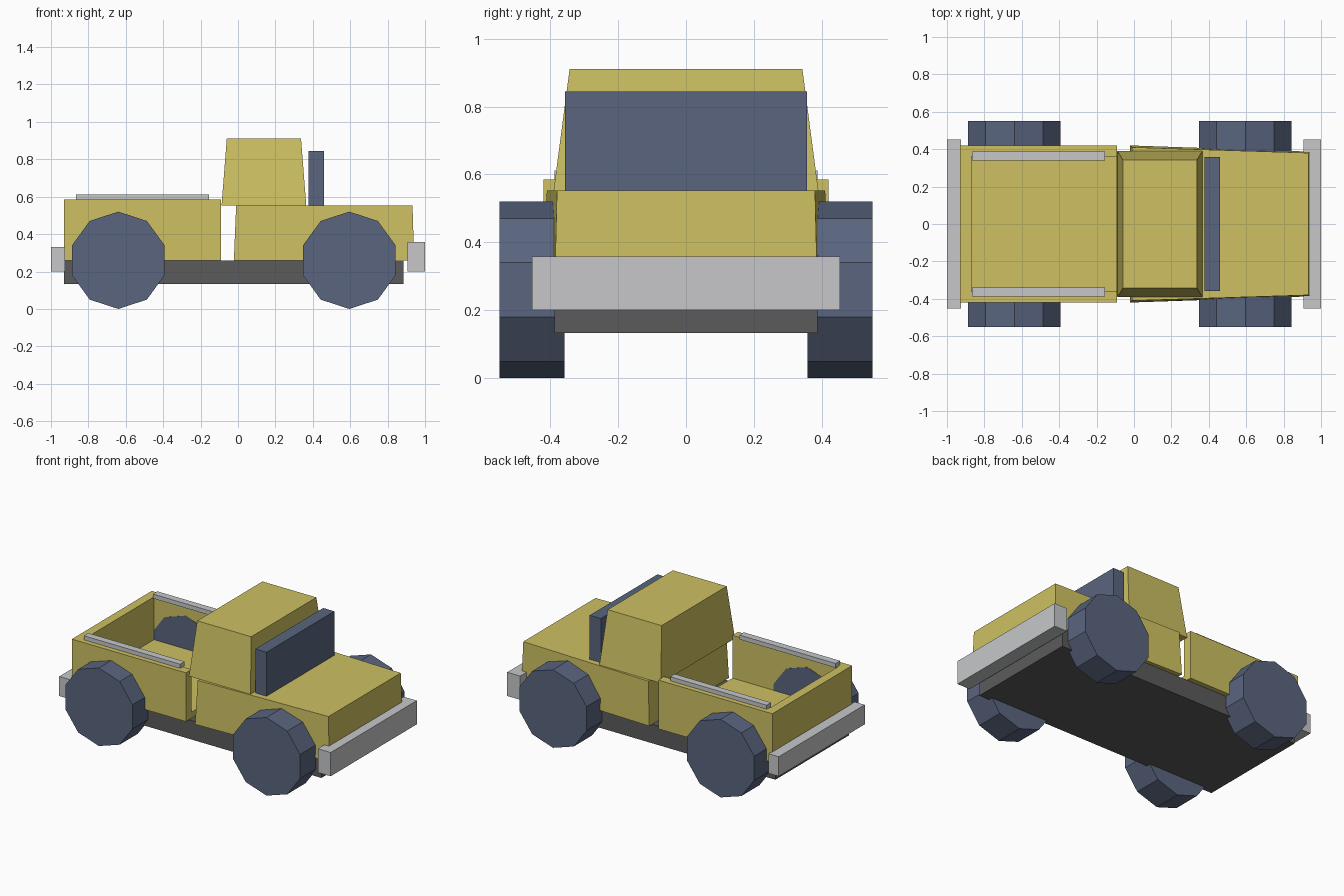
import bpy
import bmesh
from math import pi
from mathutils import Matrix

if "Cube" in bpy.data.objects:
    bpy.data.objects.remove(bpy.data.objects["Cube"], do_unlink=True)


def material(name, r, g, b):
    m = bpy.data.materials.new(name)
    m.use_nodes = True
    m.diffuse_color = (r, g, b, 1)
    m.node_tree.nodes["Principled BSDF"].inputs["Base Color"].default_value = (r, g, b, 1)
    return m


YELLOW = material("mustard yellow", 0.61, 0.53, 0.12)
SILVER = material("light grey", 0.57, 0.575, 0.585)
SLATE = material("slate blue", 0.10, 0.13, 0.21)
CHARCOAL = material("charcoal", 0.105, 0.105, 0.105)


def finish(name, bm, mat):
    bmesh.ops.recalc_face_normals(bm, faces=bm.faces)
    mesh = bpy.data.meshes.new(name)
    bm.to_mesh(mesh)
    bm.free()
    mesh.materials.append(mat)
    obj = bpy.data.objects.new(name, mesh)
    bpy.context.collection.objects.link(obj)
    return obj


def loft(name, mat, bottom, top, z0, z1):
    """Solid between two matching outlines at heights z0 and z1."""
    bm = bmesh.new()
    low = [bm.verts.new((x, y, z0)) for x, y in bottom]
    high = [bm.verts.new((x, y, z1)) for x, y in top]
    bm.faces.new(low)
    bm.faces.new(high)
    n = len(low)
    for i in range(n):
        j = (i + 1) % n
        bm.faces.new((low[i], low[j], high[j], high[i]))
    return finish(name, bm, mat)


def trapezoid(x0, x1, y_back, y_front):
    return [(x0, -y_back), (x1, -y_front), (x1, y_front), (x0, y_back)]


def box(name, mat, x0, x1, y0, y1, z0, z1):
    outline = [(x0, y0), (x1, y0), (x1, y1), (x0, y1)]
    return loft(name, mat, outline, outline, z0, z1)


def wheel(name, x, side):
    radius, inner, outer = 0.26, 0.358, 0.55
    bm = bmesh.new()
    bmesh.ops.create_cone(bm, cap_ends=True, segments=10, radius1=radius,
                          radius2=radius, depth=outer - inner)
    # Turn the axle along y, with one corner straight up
    turn = Matrix.Rotation(pi / 2, 4, "X")
    place = Matrix.Translation((x, side * (inner + outer) / 2, radius))
    bmesh.ops.transform(bm, matrix=place @ turn, verts=bm.verts)
    return finish(name, bm, SLATE)


# Underbody and bumpers
box("chassis", CHARCOAL, -0.93, 0.885, -0.387, 0.387, 0.133, 0.26)
box("rear_bumper", SILVER, -1.0, -0.925, -0.453, 0.453, 0.2, 0.33)
box("front_bumper", SILVER, 0.905, 1.0, -0.453, 0.453, 0.2, 0.358)

# Cargo bed: three walls, open towards the cab
back, front, out, inn = -0.93, -0.09, 0.42, 0.36
walls = [(front, -out), (back, -out), (back, out), (front, out),
         (front, inn), (back + 0.06, inn), (back + 0.06, -inn), (front, -inn)]
loft("bed_walls", YELLOW, walls, walls, 0.26, 0.585)
box("bed_floor", YELLOW, back + 0.06, front, -inn, inn, 0.26, 0.3)

# Tapered hood and cab
loft("hood", YELLOW, trapezoid(-0.022, 0.942, 0.42, 0.387),
     trapezoid(-0.01, 0.933, 0.41, 0.38), 0.26, 0.552)
loft("cab", YELLOW, trapezoid(-0.088, 0.365, 0.39, 0.39),
     trapezoid(-0.06, 0.337, 0.343, 0.343), 0.552, 0.91)
box("windshield", SLATE, 0.378, 0.46, -0.357, 0.357, 0.55, 0.845)

# Mirrored rails and wheels
for label, s in (("left", 1), ("right", -1)):
    ys = sorted((s * 0.34, s * 0.387))
    box(label + "_bed_rail", SILVER, -0.865, -0.155, *ys, 0.583, 0.612)
    wheel(label + "_rear_wheel", -0.64, s)
    wheel(label + "_front_wheel", 0.595, s)
